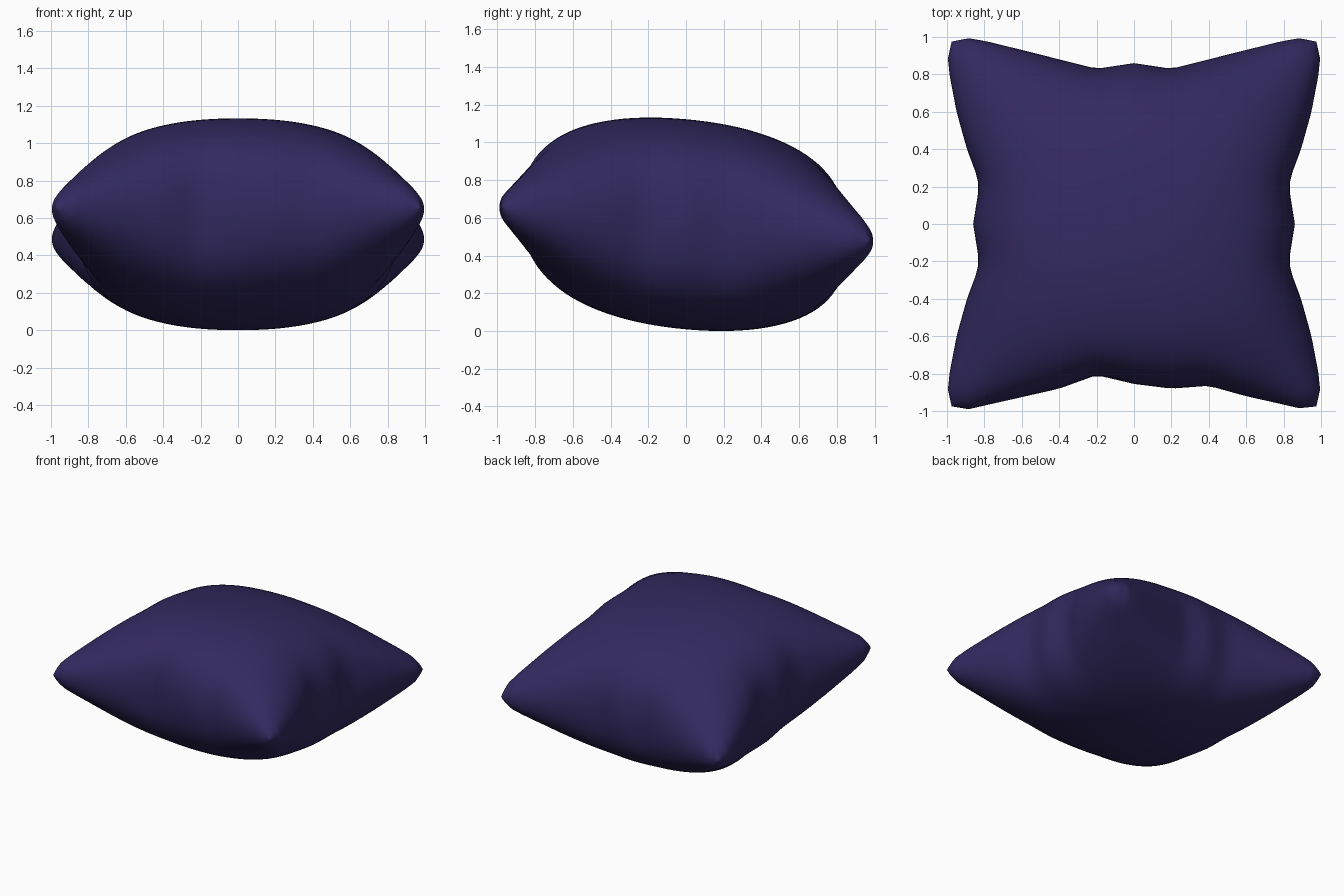
import bpy, bmesh, math

if "Cube" in bpy.data.objects:
    bpy.data.objects.remove(bpy.data.objects["Cube"])

N = 56          # grid divisions per side
HEIGHT = 0.557  # half thickness at the middle
TILT = -0.09    # the cushion leans down towards the back

# Seam distance from centre along an edge: (position, distance)
HALF_SIDE = [(0, .86), (.2, .828), (.28, .848), (.4, .893), (.6, .948), (.8, .985), (.9, .995), (1, .975)]
HALF_BACK = [(0, .86), (.2, .83), (.4, .88), (.6, .93), (.8, .977), (.9, .993), (1, .975)]
FRONT = [(-1, .975), (-.9, .99), (-.6, .925), (-.4, .88), (-.2, .808), (0, .855),
         (.2, .88), (.4, .865), (.6, .92), (.9, .985), (1, .975)]
SIDE = [(-a, d) for a, d in HALF_SIDE[:0:-1]] + HALF_SIDE
BACK = [(-a, d) for a, d in HALF_BACK[:0:-1]] + HALF_BACK


def lookup(table, t):
    for (a, va), (b, vb) in zip(table, table[1:]):
        if t <= b:
            return va + (vb - va) * (t - a) / (b - a)
    return table[-1][1]


def pull(t, table, s):
    return t * (1 - (1 - lookup(table, s)) * abs(t) ** 3)


def puff(t, power):
    return math.sqrt(max(0, 1 - abs(t) ** power))


def point(u, v, side):
    x = pull(u, SIDE, v)
    y = pull(v, FRONT if v < 0 else BACK, u)
    w = u * u * v * v
    h = HEIGHT * puff(u, 2.25) * puff(v, 2.15) * (1 - 0.22 * w)
    h += 0.045 * w * puff(u, 26) * puff(v, 26)     # blunt corner tips
    return x, y, side * h + TILT * y


# Two puffed sheets welded along the seam
bm = bmesh.new()
params = [math.sin(math.pi / 2 * (2 * i / N - 1)) for i in range(N + 1)]
for side in (1, -1):
    grid = [[bm.verts.new(point(u, v, side)) for u in params] for v in params]
    for j in range(N):
        for i in range(N):
            quad = [grid[j][i], grid[j][i + 1], grid[j + 1][i + 1], grid[j + 1][i]]
            bm.faces.new(quad if side > 0 else quad[::-1])
bmesh.ops.remove_doubles(bm, verts=bm.verts[:], dist=1e-5)
bmesh.ops.recalc_face_normals(bm, faces=bm.faces[:])

# Rest on the ground
low = min(v.co.z for v in bm.verts)
bmesh.ops.translate(bm, verts=bm.verts[:], vec=(0, 0, -low))

mesh = bpy.data.meshes.new("cushion")
bm.to_mesh(mesh)
bm.free()
mesh.shade_smooth()
cushion = bpy.data.objects.new("cushion", mesh)
bpy.context.collection.objects.link(cushion)

# Dark violet fabric
fabric = bpy.data.materials.new("violet_fabric")
fabric.diffuse_color = (0.032, 0.022, 0.115, 1)
fabric.use_nodes = True
fabric.node_tree.nodes["Principled BSDF"].inputs["Base Color"].default_value = fabric.diffuse_color
mesh.materials.append(fabric)
